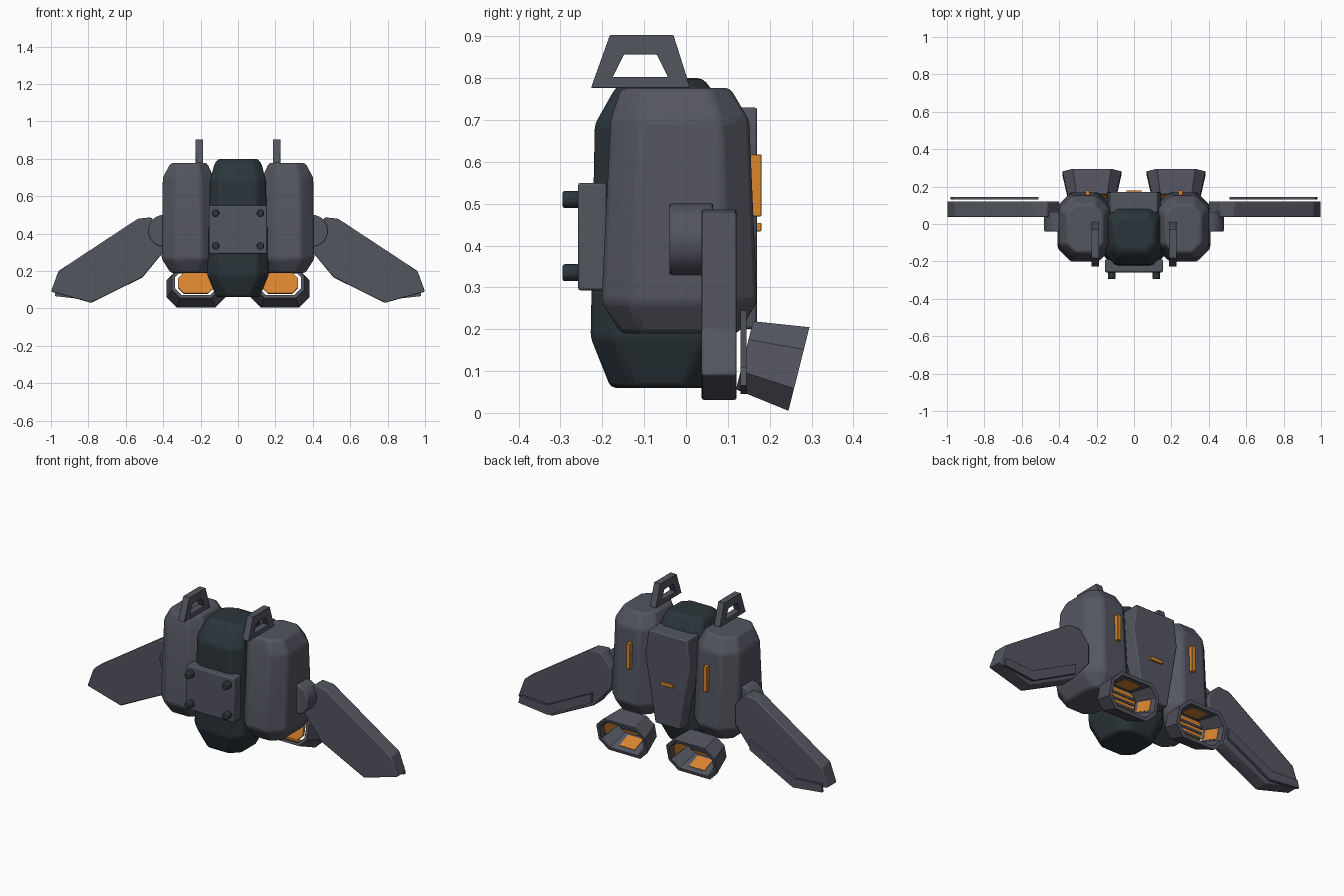
import bpy, bmesh, math
from mathutils import Matrix, Vector

if "Cube" in bpy.data.objects:
    bpy.data.objects.remove(bpy.data.objects["Cube"])


def material(name, rgb):
    m = bpy.data.materials.new(name)
    m.diffuse_color = (*rgb, 1)
    m.use_nodes = True
    m.node_tree.nodes["Principled BSDF"].inputs["Base Color"].default_value = m.diffuse_color
    return m


GREY = material("slate_grey", (0.088, 0.092, 0.118))
DARK = material("dark_teal", (0.024, 0.036, 0.043))
ORANGE = material("orange", (0.71, 0.24, 0.03))


def finish(name, bm, mat, bevel=0.0):
    bmesh.ops.recalc_face_normals(bm, faces=bm.faces)
    me = bpy.data.meshes.new(name)
    bm.to_mesh(me)
    bm.free()
    me.materials.append(mat)
    ob = bpy.data.objects.new(name, me)
    bpy.context.collection.objects.link(ob)
    bpy.context.view_layer.objects.active = ob
    ob.select_set(True)
    bpy.ops.object.shade_smooth_by_angle(angle=math.radians(25))
    ob.select_set(False)
    if bevel:
        b = ob.modifiers.new("soft_edges", 'BEVEL')
        b.width = bevel
        b.segments = 2
        b.limit_method = 'ANGLE'
        b.angle_limit = math.radians(20)
    return ob


def octagon(x0, x1, y0, y1, c):
    return [(x0 + c, y0), (x1 - c, y0), (x1, y0 + c), (x1, y1 - c),
            (x1 - c, y1), (x0 + c, y1), (x0, y1 - c), (x0, y0 + c)]


def bridge(bm, a, b):
    n = len(a)
    for i in range(n):
        bm.faces.new((a[i], a[(i + 1) % n], b[(i + 1) % n], b[i]))


def loft(name, sections, mat, bevel):
    """Stack of octagons: z, x0, x1, y0, y1, corner."""
    bm = bmesh.new()
    rings = [[bm.verts.new((x, y, z)) for x, y in octagon(*r)] for z, *r in sections]
    for a, b in zip(rings, rings[1:]):
        bridge(bm, a, b)
    bm.faces.new(rings[0])
    bm.faces.new(rings[-1])
    return finish(name, bm, mat, bevel)


def prism(name, outline, axis, lo, hi, mat, bevel=0.0, hole=None):
    """Extrude an outline: along y it lies in xz, along x it lies in yz."""
    bm = bmesh.new()

    def ring(pts, d):
        return [bm.verts.new((p, d, q) if axis == 'y' else (d, p, q)) for p, q in pts]
    a, b = ring(outline, lo), ring(outline, hi)
    bridge(bm, a, b)
    if hole:
        c, d = ring(hole, lo), ring(hole, hi)
        bridge(bm, c, d)
        bridge(bm, a, c)
        bridge(bm, b, d)
    else:
        bm.faces.new(a)
        bm.faces.new(b)
    return finish(name, bm, mat, bevel)


def rect(x0, x1, z0, z1):
    return [(x0, z0), (x1, z0), (x1, z1), (x0, z1)]


def circle(cx, cz, r, n):
    return [(cx + r * math.cos(2 * math.pi * (i + .5) / n),
             cz + r * math.sin(2 * math.pi * (i + .5) / n)) for i in range(n)]


# central dark tank
loft("core_tank", [
    (0.06, -0.115, 0.115, -0.18, 0.05, 0.05),
    (0.18, -0.165, 0.165, -0.228, 0.10, 0.06),
    (0.69, -0.148, 0.148, -0.218, 0.10, 0.05),
    (0.775, -0.125, 0.125, -0.17, 0.06, 0.045),
    (0.80, -0.105, 0.105, -0.14, 0.04, 0.04)], DARK, 0.012)

# front plate with four bolts
prism("front_plate", rect(-0.155, 0.155, 0.293, 0.55), 'y', -0.258, -0.19, GREY, 0.006)
for x in (-0.12, 0.12):
    for z in (0.335, 0.51):
        prism("plate_bolt", circle(x, z, 0.022, 8), 'y', -0.295, -0.25, DARK, 0.005)

# tapered back panel and its light
prism("back_panel", [(-0.08, 0.2), (0.08, 0.2), (0.145, 0.58), (0.125, 0.73),
                     (-0.125, 0.73), (-0.145, 0.58)], 'y', 0.06, 0.17, GREY, 0.006)
prism("back_panel_light", rect(-0.04, 0.04, 0.434, 0.454), 'y', 0.165, 0.18, ORANGE, 0.002)

WING = [(0.40, 0.30), (0.51, 0.166), (0.785, 0.03), (1.0, 0.09), (0.96, 0.20),
        (0.535, 0.48), (0.465, 0.487), (0.40, 0.41)]
FLAP = [(0.51, 0.19), (0.79, 0.045), (0.98, 0.066), (0.97, 0.11), (0.80, 0.10),
        (0.51, 0.245)]
HANDLE = [(-0.227, 0.777), (0.01, 0.777), (-0.03, 0.903), (-0.182, 0.903)]
HANDLE_HOLE = [(-0.175, 0.803), (-0.043, 0.803), (-0.07, 0.857), (-0.148, 0.857)]


def nozzle_frame(s):
    """Local z runs out of the exhaust, local y points up."""
    out = Vector((0, 0.97, -0.243)).normalized()
    up = Vector((0, 0.243, 0.97)).normalized()
    m = Matrix((Vector((1, 0, 0)), up, out)).transposed().to_4x4()
    m.translation = Vector((0.225 * s, 0.14, 0.1375))
    return m


def nozzle(s):
    frame = nozzle_frame(s)
    # flared open shell
    bm = bmesh.new()

    def ring(hw, hh, d, c):
        return [bm.verts.new((x, y, d)) for x, y in octagon(-hw, hw, -hh, hh, c)]
    rings = [ring(0.128, 0.084, 0, 0.045), ring(0.157, 0.103, 0.134, 0.055),
             ring(0.138, 0.085, 0.134, 0.047), ring(0.112, 0.069, 0, 0.038)]
    for i in range(4):
        bridge(bm, rings[i], rings[(i + 1) % 4])
    bm.transform(frame)
    finish("thruster_nozzle", bm, GREY)

    # glowing disc inside the throat
    bm = bmesh.new()
    a, b = ring(0.095, 0.056, 0.004, 0.03), ring(0.095, 0.056, 0.02, 0.03)
    bridge(bm, a, b)
    bm.faces.new(a)
    bm.faces.new(b)
    bm.transform(frame)
    finish("thruster_core", bm, ORANGE)

    # dark slats over the disc
    for h in (-0.028, 0, 0.028):
        bm = bmesh.new()
        bmesh.ops.create_cube(bm, size=1, matrix=frame @ Matrix.Translation((0, h, 0.023))
                              @ Matrix.Diagonal((0.17, 0.011, 0.008, 1)))
        finish("thruster_slat", bm, GREY)

    # orange plates lining the floor, roof and side walls
    for side in (-1, 1):
        for across in (True, False):
            bm = bmesh.new()
            pts = []
            for d in (0.02, 0.105):
                t = d / 0.134
                for w in (-1, 1):
                    if across:
                        pts.append((w * 0.05, side * (0.066 + 0.016 * t), d))
                    else:
                        pts.append((side * (0.109 + 0.026 * t), w * 0.028, d))
            vs = [bm.verts.new(pts[i]) for i in (0, 1, 3, 2)]
            shift = Vector((0, side * 0.006, 0)) if across else Vector((side * 0.006, 0, 0))
            low = [bm.verts.new(v.co + shift) for v in vs]
            bridge(bm, vs, low)
            bm.faces.new(vs)
            bm.faces.new(low)
            bm.transform(frame)
            finish("nozzle_liner", bm, ORANGE)


for s in (-1, 1):
    def flip(pts):
        return [(p * s, q) for p, q in pts]

    # side pod
    pod = []
    for z, x0, x1, y0, y1, c in [
            (0.19, 0.165, 0.36, -0.155, 0.125, 0.045),
            (0.265, 0.12, 0.408, -0.202, 0.17, 0.07),
            (0.70, 0.13, 0.402, -0.18, 0.151, 0.07),
            (0.777, 0.165, 0.36, -0.155, 0.105, 0.05)]:
        xa, xb = sorted((x0 * s, x1 * s))
        pod.append((z, xa, xb, y0, y1, c))
    loft("side_pod", pod, GREY, 0.012)
    prism("pod_light", flip(rect(0.237, 0.26, 0.47, 0.618)), 'y', 0.145, 0.18, ORANGE, 0.002)

    # carry handle on top
    xa, xb = sorted((0.187 * s, 0.227 * s))
    prism("top_handle", HANDLE, 'x', xa, xb, GREY, 0.002, HANDLE_HOLE)

    # wing with hinge hub and rear flap
    prism("wing_hub", flip(circle(0.395, 0.415, 0.086, 24)), 'y', -0.04, 0.065, GREY, 0.006)
    prism("wing", flip(WING), 'y', 0.037, 0.121, GREY, 0.006)
    prism("wing_flap", flip(FLAP), 'y', 0.13, 0.145, GREY)

    nozzle(s)
